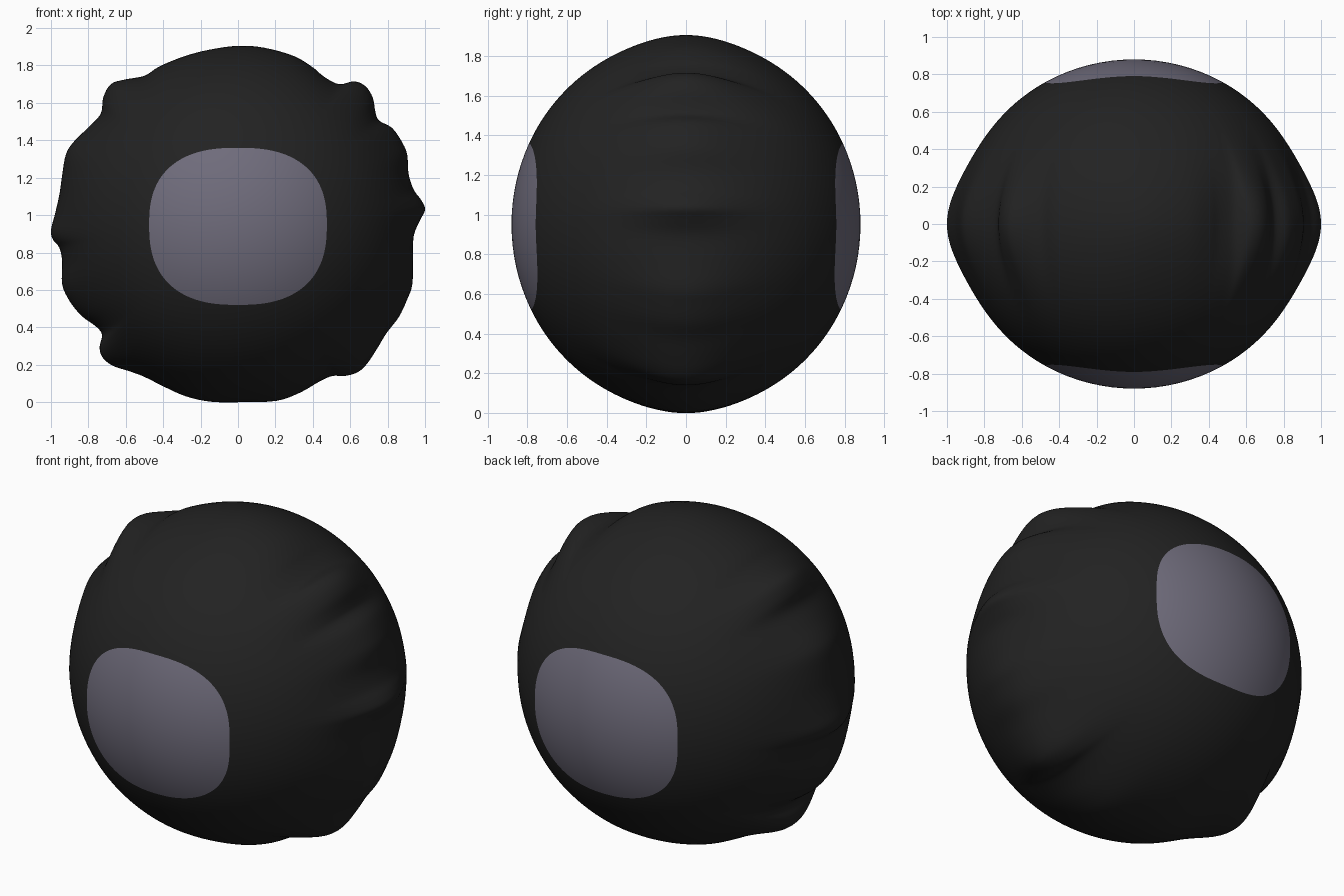
import bpy, bmesh, math
from mathutils import Vector

if "Cube" in bpy.data.objects:
    bpy.data.objects.remove(bpy.data.objects["Cube"])

CZ, BASE, DEPTH = 0.95, 0.935, 0.88    # centre height, plain radius, half depth
INNER, OUTER, SUB = 8, 26, 4           # rings in patch, rings outside, samples per outline point

# Lumpy rim outline in the front view (x, z), clockwise from the top
RIM = [(0, 1.905), (.14, 1.895), (.30, 1.85), (.40, 1.79), (.46, 1.74), (.54, 1.70), (.62, 1.715),
       (.68, 1.69), (.72, 1.63), (.735, 1.55), (.755, 1.505), (.825, 1.465), (.88, 1.385),
       (.905, 1.32), (.912, 1.22), (.94, 1.135), (.98, 1.08), (1.0, 1.03), (.975, .975),
       (.94, .89), (.935, .76), (.932, .63), (.905, .55), (.86, .455), (.795, .37), (.74, .28),
       (.69, .205), (.64, .16), (.57, .14), (.505, .14), (.435, .11), (.33, .05), (.205, .007),
       (.03, 0), (-.14, .002), (-.275, .03), (-.39, .08), (-.50, .135), (-.58, .165),
       (-.67, .195), (-.725, .24), (-.74, .295), (-.727, .36), (-.76, .405), (-.835, .46),
       (-.90, .54), (-.94, .63), (-.94, .75), (-.955, .825), (-.99, .87), (-1.0, .92),
       (-.98, 1.0), (-.955, 1.11), (-.94, 1.215), (-.92, 1.325), (-.88, 1.39), (-.805, 1.465),
       (-.735, 1.54), (-.72, 1.63), (-.68, 1.70), (-.605, 1.725), (-.50, 1.745), (-.42, 1.795),
       (-.285, 1.85), (-.15, 1.885)]


def smooth_loop(points, sub):
    """Closed Catmull-Rom curve through the points."""
    n, out = len(points), []
    p = [Vector(q) for q in points]
    for i in range(n):
        a, b, c, d = p[i - 1], p[i], p[(i + 1) % n], p[(i + 2) % n]
        for k in range(sub):
            t = k / sub
            out.append(0.5 * (2 * b + (c - a) * t + (2 * a - 5 * b + 4 * c - d) * t ** 2
                              + (3 * b - a - 3 * c + d) * t ** 3))
    return out


def patch_radius(dx, dz):
    """Rounded-square edge of the grey patch."""
    h = 0.41 if dz > 0 else 0.43
    return (abs(dx / 0.475) ** 2.5 + abs(dz / h) ** 2.5) ** (-1 / 2.5)


def material(name, rgb):
    m = bpy.data.materials.new(name)
    m.diffuse_color = (*rgb, 1)
    m.use_nodes = True
    m.node_tree.nodes["Principled BSDF"].inputs["Base Color"].default_value = m.diffuse_color
    return m


# Direction, rim radius and patch edge for every column
columns = []
for q in smooth_loop(RIM, SUB):
    d = q - Vector((0, CZ))
    r = d.length
    d /= r
    columns.append((d.x, d.y, r, patch_radius(d.x, d.y)))

bm = bmesh.new()


def ring(i, side):
    """One ring of vertices: i runs from the patch centre to the rim."""
    verts = []
    for dx, dz, rim, edge in columns:
        if i <= INNER:
            r = edge * i / INNER
            y = DEPTH * math.sqrt(1 - (r / BASE) ** 2)
        else:
            lat = math.acos(edge / BASE) * (1 - (i - INNER) / OUTER)
            y = DEPTH * math.sin(lat)
            r = math.cos(lat) * (BASE + (rim - BASE) * math.exp(-(y / 0.28) ** 2))
        verts.append(bm.verts.new((dx * r, side * y, CZ + dz * r)))
    return verts


# Front half to the rim, then back half out to its patch
last = INNER + OUTER
steps = [(i, -1) for i in range(1, last + 1)] + [(i, 1) for i in range(last - 1, 0, -1)]
rings = [ring(i, s) for i, s in steps]
n = len(columns)
for (i0, _), (i1, _), a, b in zip(steps, steps[1:], rings, rings[1:]):
    for j in range(n):
        f = bm.faces.new((a[j], a[(j + 1) % n], b[(j + 1) % n], b[j]))
        f.material_index = 1 if max(i0, i1) <= INNER else 0
for end, side in ((rings[0], -1), (rings[-1], 1)):
    pole = bm.verts.new((0, side * DEPTH, CZ))
    for j in range(n):
        bm.faces.new((pole, end[j], end[(j + 1) % n])).material_index = 1
bmesh.ops.recalc_face_normals(bm, faces=bm.faces)
for f in bm.faces:
    f.smooth = True

mesh = bpy.data.meshes.new("lumpy_ball")
bm.to_mesh(mesh)
bm.free()
mesh.materials.append(material("black", (0.016, 0.016, 0.016)))
mesh.materials.append(material("purple grey", (0.16, 0.15, 0.2)))
ball = bpy.data.objects.new("lumpy_ball", mesh)
bpy.context.collection.objects.link(ball)
